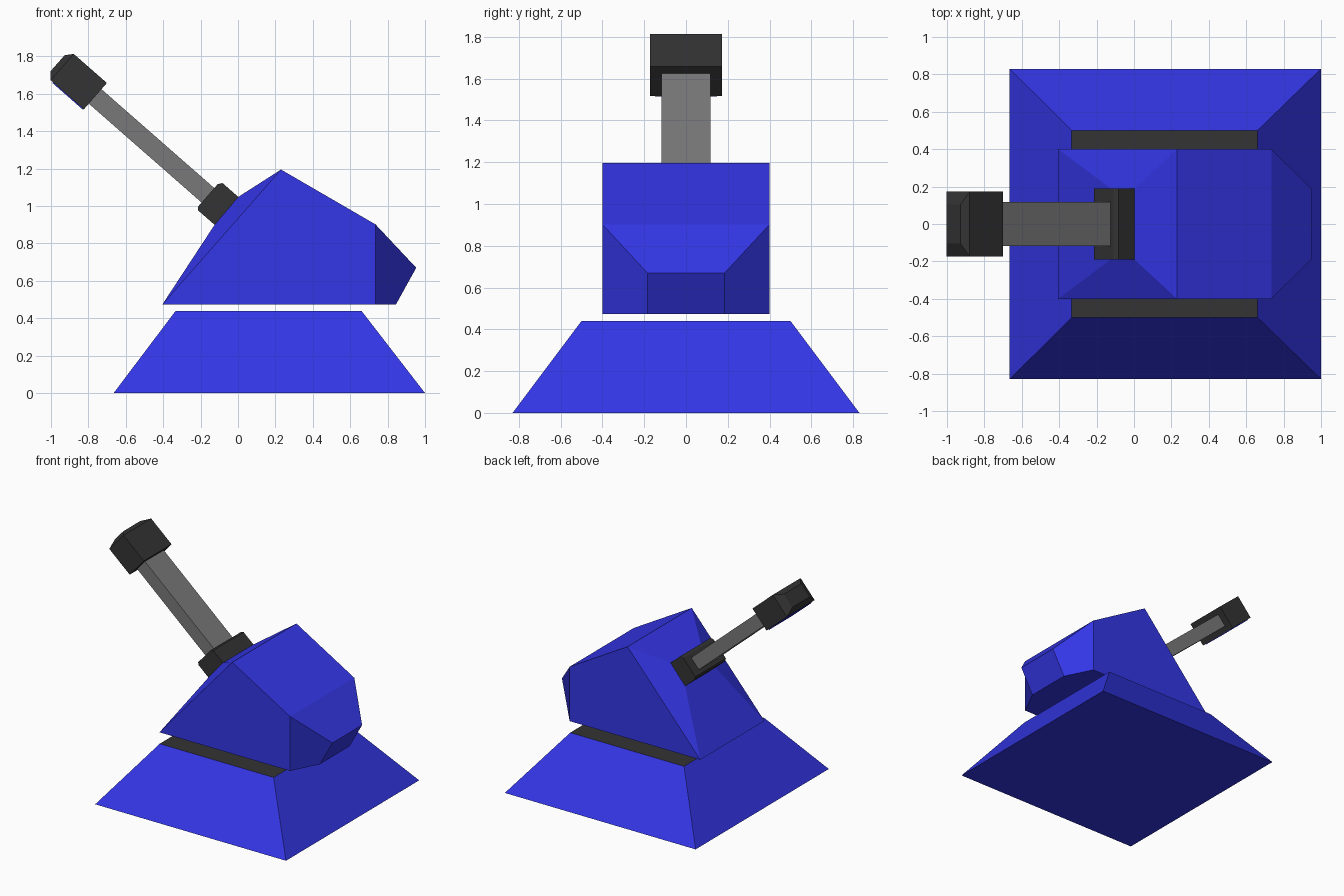
import bpy, bmesh
from mathutils import Vector

if "Cube" in bpy.data.objects:
    bpy.data.objects.remove(bpy.data.objects["Cube"])


def material(name, rgb):
    m = bpy.data.materials.new(name)
    m.diffuse_color = (*rgb, 1)
    m.use_nodes = True
    m.node_tree.nodes["Principled BSDF"].inputs["Base Color"].default_value = m.diffuse_color
    return m


BLUE = material("blue_paint", (0.034, 0.037, 0.8))
DARK = material("dark_metal", (0.033, 0.033, 0.033))
STEEL = material("steel", (0.19, 0.19, 0.19))


def solid(name, half, mat, joins=()):
    """Convex flat-faced solid from points mirrored across y = 0.
    joins: point index pairs whose diagonal edge is merged into one quad."""
    bm = bmesh.new()
    vs = [[bm.verts.new((x, y * s, z)) for s in (1, -1)] for x, y, z in half]
    bmesh.ops.convex_hull(bm, input=bm.verts[:])
    diagonals = [bm.edges.get((vs[a][s], vs[b][s])) for a, b in joins for s in (0, 1)]
    bmesh.ops.dissolve_edges(bm, edges=[e for e in diagonals if e], use_verts=False)
    bmesh.ops.dissolve_limit(bm, angle_limit=0.01, verts=bm.verts[:], edges=bm.edges[:])
    bmesh.ops.recalc_face_normals(bm, faces=bm.faces[:])
    me = bpy.data.meshes.new(name)
    bm.to_mesh(me)
    bm.free()
    me.materials.append(mat)
    ob = bpy.data.objects.new(name, me)
    bpy.context.collection.objects.link(ob)
    return ob


# Gun frame: d runs along the barrel, n is perpendicular to it
D = Vector((-0.752, 0, 0.659))
N = Vector((0.659, 0, 0.752))


def gun_part(name, rings, mat):
    """Each ring is (d, n_low, n_high, half_width)."""
    pts = []
    for d, lo, hi, w in rings:
        for n in (lo, hi):
            p = D * d + N * n
            pts.append((p.x, w, p.z))
    return solid(name, pts, mat)


# Tapered base with a dark top plate
base = solid("base", [(-0.665, 0.83, 0), (1.0, 0.83, 0),
                      (-0.333, 0.5, 0.44), (0.66, 0.5, 0.44)], BLUE)
base.data.materials.append(DARK)
for f in base.data.polygons:
    if f.normal.z > 0.9:
        f.material_index = 1

# Faceted turret floating just above the base
solid("turret", [(-0.405, 0.4, 0.473), (0.735, 0.4, 0.473),
                 (0.735, 0.4, 0.902), (0.23, 0.4, 1.195),
                 (-0.125, 0.19, 0.9), (0.003, 0.19, 1.05),
                 (0.953, 0.185, 0.67), (0.844, 0.185, 0.473)], BLUE,
      joins=[(1, 6), (0, 5), (3, 4)])

# Gun collar, barrel and muzzle
gun_part("gun_collar", [(0.675, 0.594, 0.79, 0.19), (0.803, 0.594, 0.79, 0.19),
                        (0.818, 0.608, 0.768, 0.19)], DARK)
gun_part("barrel", [(0.78, 0.638, 0.741, 0.117), (1.64, 0.638, 0.741, 0.117)], STEEL)
gun_part("muzzle", [(1.62, 0.598, 0.785, 0.173), (1.856, 0.598, 0.785, 0.173),
                    (1.888, 0.635, 0.747, 0.105)], DARK)

# Blue plate under the muzzle
gun_part("muzzle_plate", [(1.621, 0.593, 0.606, 0.148), (1.84, 0.593, 0.606, 0.148)], BLUE)
